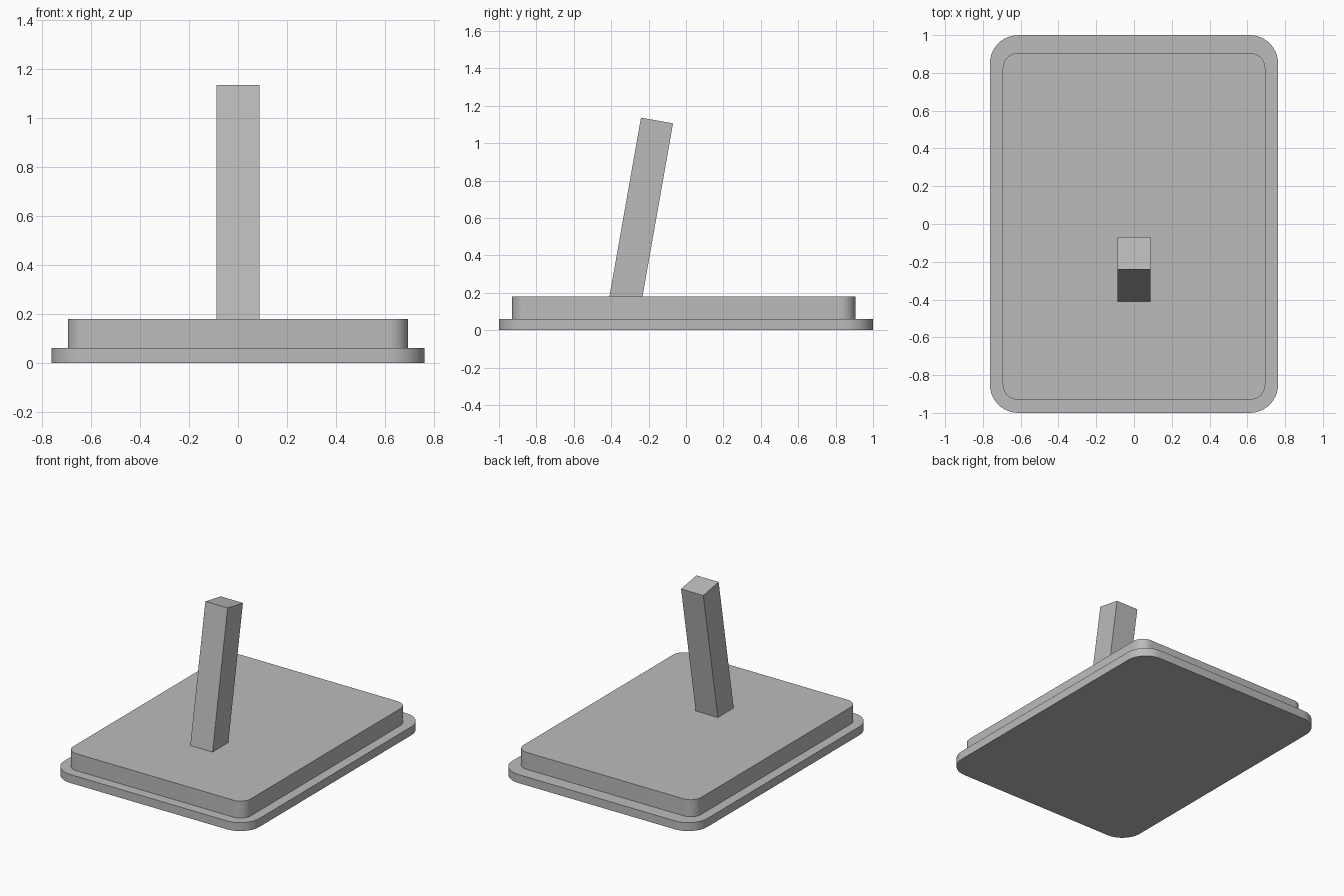
import bpy, bmesh
from math import radians, sin, cos, pi
from mathutils import Matrix

cube = bpy.data.objects.get("Cube")
if cube:
    bpy.data.objects.remove(cube, do_unlink=True)

# Single plain grey for every part
grey = bpy.data.materials.new("plain_grey")
grey.use_nodes = True
colour = (0.5, 0.5, 0.5, 1)
grey.diffuse_color = colour
grey.node_tree.nodes["Principled BSDF"].inputs["Base Color"].default_value = colour


def add_object(name, bm):
    bmesh.ops.recalc_face_normals(bm, faces=bm.faces)
    mesh = bpy.data.meshes.new(name)
    bm.to_mesh(mesh)
    bm.free()
    mesh.materials.append(grey)
    obj = bpy.data.objects.new(name, mesh)
    bpy.context.collection.objects.link(obj)
    return obj


def rounded_slab(name, half_x, y0, y1, z0, z1, radius, steps=10):
    """Extruded rectangle with rounded vertical corners."""
    bm = bmesh.new()
    corners = [(half_x - radius, y1 - radius), (radius - half_x, y1 - radius),
               (radius - half_x, y0 + radius), (half_x - radius, y0 + radius)]
    outline = []
    for i, (cx, cy) in enumerate(corners):
        for s in range(steps + 1):
            a = (i + s / steps) * pi / 2
            outline.append(bm.verts.new((cx + radius * cos(a), cy + radius * sin(a), z0)))
    face = bm.faces.new(outline)
    top = bmesh.ops.extrude_face_region(bm, geom=[face], use_keep_orig=True)["geom"]
    bmesh.ops.translate(bm, vec=(0, 0, z1 - z0),
                        verts=[v for v in top if isinstance(v, bmesh.types.BMVert)])
    obj = add_object(name, bm)
    bpy.ops.object.select_all(action="DESELECT")
    obj.select_set(True)
    bpy.context.view_layer.objects.active = obj
    bpy.ops.object.shade_smooth_by_angle(angle=radians(30))
    return obj


# Stepped base
rounded_slab("base_flange", 0.763, -1, 1, 0, 0.06, 0.15)
rounded_slab("base_platform", 0.695, -0.93, 0.905, 0.06, 0.18, 0.08)

# Square lever leaning towards the back, its foot sunk into the platform
bm = bmesh.new()
bmesh.ops.create_cube(bm, size=1)
bmesh.ops.translate(bm, vec=(0, 0, -0.5), verts=bm.verts)
bmesh.ops.scale(bm, vec=(0.174, 0.174, 1.02), verts=bm.verts)
lean = Matrix.Translation((0, -0.155, 1.121)) @ Matrix.Rotation(radians(-10), 4, "X")
bmesh.ops.transform(bm, matrix=lean, verts=bm.verts)
add_object("lever", bm)
